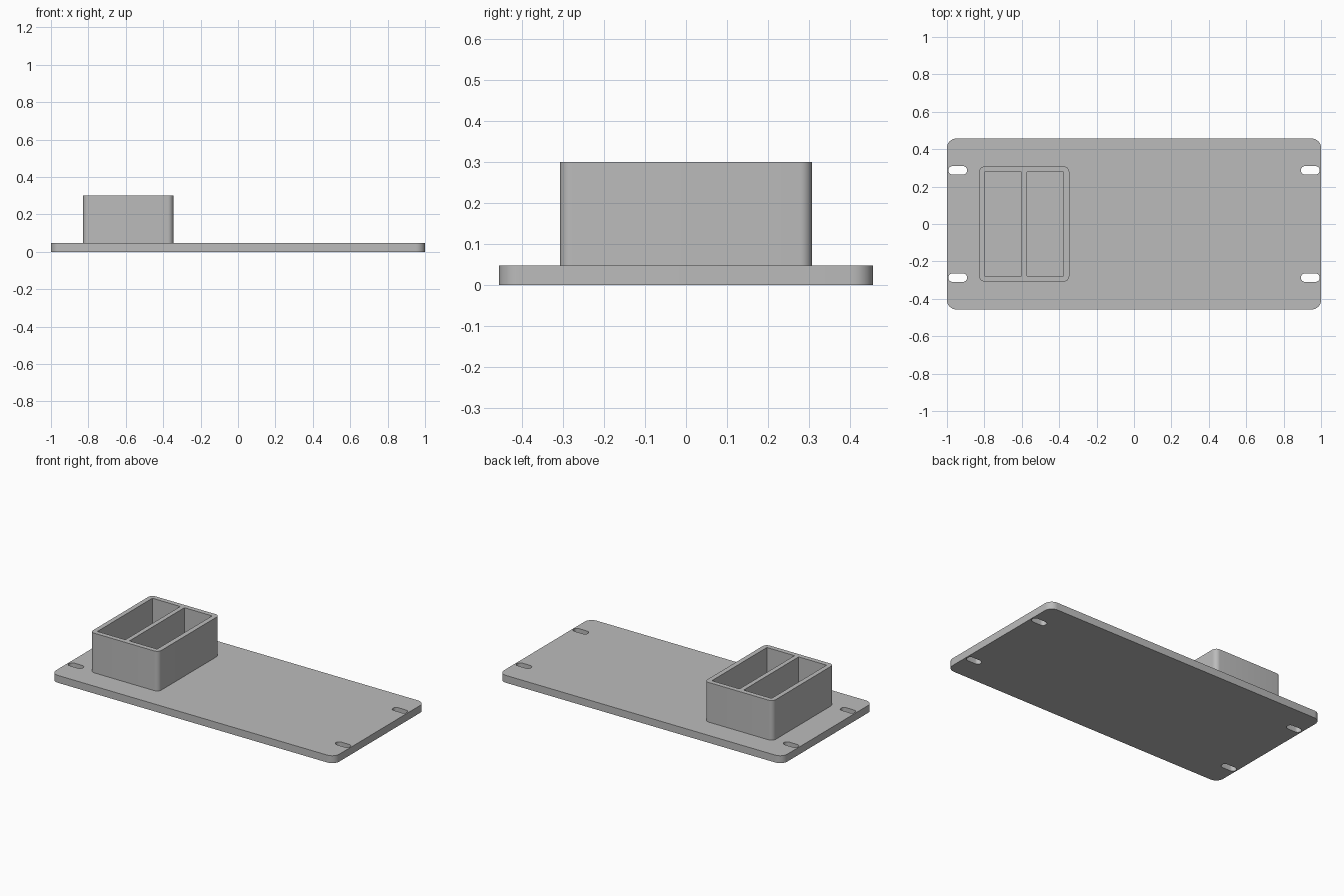
import bpy, bmesh
from math import pi, cos, sin

cube = bpy.data.objects.get("Cube")
if cube:
    bpy.data.objects.remove(cube, do_unlink=True)

grey = bpy.data.materials.new("plain grey")
grey.use_nodes = True
colour = (0.5, 0.5, 0.5, 1)
grey.diffuse_color = colour
grey.node_tree.nodes["Principled BSDF"].inputs["Base Color"].default_value = colour


def rounded_rect(x0, x1, y0, y1, r=0, steps=8):
    """Outline of a rectangle with rounded corners, anticlockwise."""
    if r == 0:
        return [(x0, y0), (x1, y0), (x1, y1), (x0, y1)]
    corners = [(x1 - r, y1 - r), (x0 + r, y1 - r), (x0 + r, y0 + r), (x1 - r, y0 + r)]
    return [(cx + r * cos(a), cy + r * sin(a))
            for q, (cx, cy) in enumerate(corners)
            for a in [(q + i / steps) * pi / 2 for i in range(steps + 1)]]


def extruded(name, loops, z0, z1):
    """Solid from an outer outline and the outlines of its holes."""
    bm = bmesh.new()
    for loop in loops:
        verts = [bm.verts.new((x, y, z0)) for x, y in loop]
        for a, b in zip(verts, verts[1:] + verts[:1]):
            bm.edges.new((a, b))
    bmesh.ops.triangle_fill(bm, use_beauty=True, edges=bm.edges[:], normal=(0, 0, 1))
    top = bmesh.ops.extrude_face_region(bm, geom=bm.faces[:], use_keep_orig=True)["geom"]
    bmesh.ops.translate(bm, vec=(0, 0, z1 - z0),
                        verts=[g for g in top if isinstance(g, bmesh.types.BMVert)])
    bmesh.ops.recalc_face_normals(bm, faces=bm.faces[:])
    mesh = bpy.data.meshes.new(name)
    bm.to_mesh(mesh)
    bm.free()
    mesh.materials.append(grey)
    obj = bpy.data.objects.new(name, mesh)
    bpy.context.collection.objects.link(obj)
    bpy.ops.object.select_all(action="DESELECT")
    obj.select_set(True)
    bpy.context.view_layer.objects.active = obj
    bpy.ops.object.shade_smooth_by_angle(angle=pi / 6)
    return obj


PLATE_TOP = 0.047

# Base plate with a mounting slot near each corner
slots = []
for sx in (-0.9425, 0.9425):
    for sy in (-0.287, 0.287):
        slots.append(rounded_rect(sx - 0.05, sx + 0.05, sy - 0.0225, sy + 0.0225, 0.0222))
extruded("base_plate", [rounded_rect(-1, 1, -0.457, 0.457, 0.05)] + slots, 0, PLATE_TOP)

# Open box with two compartments; the plate is its floor
compartments = [rounded_rect(x0, x1, -0.277, 0.277)
                for x0, x1 in ((-0.798, -0.601), (-0.572, -0.377))]
extruded("divided_box", [rounded_rect(-0.828, -0.346, -0.308, 0.308, 0.03)] + compartments,
         PLATE_TOP, 0.3)
